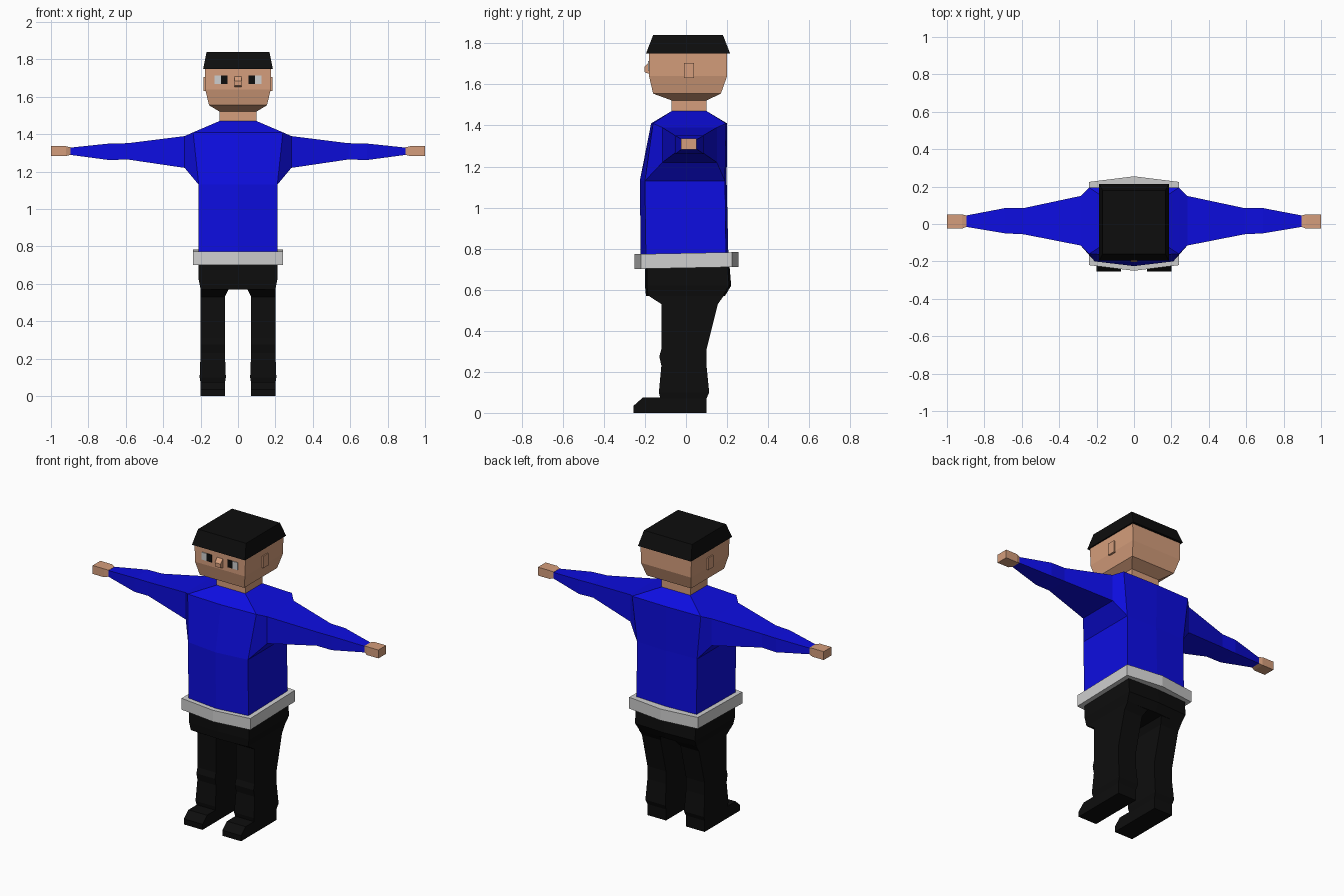
import bpy, bmesh

if "Cube" in bpy.data.objects:
    bpy.data.objects.remove(bpy.data.objects["Cube"])

def material(name, rgb):
    m = bpy.data.materials.new(name)
    m.diffuse_color = (*rgb, 1)
    m.use_nodes = True
    m.node_tree.nodes["Principled BSDF"].inputs["Base Color"].default_value = m.diffuse_color
    return m

BLUE = material("blue_cloth", (0.004, 0.004, 0.75))
BLACK = material("black", (0.004, 0.004, 0.004))
SKIN = material("skin", (0.66, 0.34, 0.2))
GREY = material("light_grey", (0.62, 0.62, 0.62))

def rect(x0, x1, y0, y1, z):
    """Horizontal four-point section."""
    return [(x0, y0, z), (x1, y0, z), (x1, y1, z), (x0, y1, z)]

def hexa(w, f, fc, b, bc, z, tilt=0.0):
    """Horizontal section with a bowed front and back."""
    pts = [(-w, f), (0, fc), (w, f), (w, b), (0, bc), (-w, b)]
    return [(x, y, z + tilt * y) for x, y in pts]

def loft(name, rings, mat, start=True, end=True, mirror=False, drop=None):
    """Skin a row of sections into one flat-shaded part."""
    bm = bmesh.new()
    rows = [[bm.verts.new(p) for p in r] for r in rings]
    n = len(rings[0])
    for a, b in zip(rows, rows[1:]):
        for i in range(n):
            j = (i + 1) % n
            bm.faces.new((a[i], a[j], b[j], b[i]))
    if start:
        bm.faces.new(rows[0][::-1])
    if end:
        bm.faces.new(rows[-1])
    bmesh.ops.recalc_face_normals(bm, faces=bm.faces[:])
    if drop:
        gone = [f for f in bm.faces if drop(f)]
        bmesh.ops.delete(bm, geom=gone, context='FACES')
    me = bpy.data.meshes.new(name)
    bm.to_mesh(me)
    bm.free()
    me.materials.append(mat)
    ob = bpy.data.objects.new(name, me)
    bpy.context.collection.objects.link(ob)
    if mirror:
        mod = ob.modifiers.new("mirror", 'MIRROR')
        mod.use_mirror_merge = False
    return ob

def box(name, x0, x1, y0, y1, z0, z1, mat, mirror=False):
    return loft(name, [rect(x0, x1, y0, y1, z0), rect(x0, x1, y0, y1, z1)], mat, mirror=mirror)

# Sweater body, open at the sides where the arms join
loft("sweater_body", [
    hexa(0.21, -0.195, -0.22, 0.195, 0.207, 0.74),
    hexa(0.21, -0.20, -0.225, 0.19, 0.198, 1.13),
    hexa(0.24, -0.16, -0.17, 0.195, 0.20, 1.41),
    hexa(0.10, -0.07, -0.07, 0.10, 0.10, 1.47)], BLUE,
    drop=lambda f: all(abs(v.co.x) > 0.2 and v.co.z > 1.1 for v in f.verts))

# Sleeves and hands
def arm_ring(x, y0, y1, z0, z1):
    return [(x, y0, z0), (x, y1, z0), (x, y1, z1), (x, y0, z1)]

root = [(0.21, -0.20, 1.13), (0.21, 0.19, 1.13), (0.24, 0.195, 1.41), (0.24, -0.16, 1.41)]
loft("sleeve", [root,
    arm_ring(0.285, -0.115, 0.15, 1.22, 1.39),
    arm_ring(0.59, -0.055, 0.085, 1.265, 1.352),
    arm_ring(0.69, -0.05, 0.085, 1.262, 1.35),
    arm_ring(0.90, -0.015, 0.045, 1.29, 1.328)], BLUE, start=False, mirror=True)
loft("hand", [
    arm_ring(0.895, -0.015, 0.045, 1.29, 1.33),
    arm_ring(0.92, -0.025, 0.052, 1.283, 1.336),
    arm_ring(1.0, -0.025, 0.052, 1.283, 1.336)], SKIN, mirror=True)

# Belt
loft("belt", [hexa(0.24, -0.22, -0.25, 0.225, 0.255, z, 0.02) for z in (0.706, 0.778)], GREY)

# Trousers
loft("hips", [
    hexa(0.21, -0.19, -0.20, 0.20, 0.21, 0.74),
    hexa(0.21, -0.19, -0.20, 0.21, 0.22, 0.62),
    hexa(0.20, -0.185, -0.195, 0.18, 0.19, 0.57)], BLACK)
loft("leg", [
    rect(0.05, 0.20, -0.185, 0.185, 0.572),
    rect(0.07, 0.20, -0.12, 0.155, 0.53),
    rect(0.07, 0.20, -0.12, 0.10, 0.31),
    rect(0.07, 0.20, -0.13, 0.10, 0.275),
    rect(0.07, 0.20, -0.12, 0.10, 0.23),
    rect(0.065, 0.205, -0.132, 0.113, 0.10),
    rect(0.07, 0.20, -0.125, 0.10, 0.07)], BLACK, mirror=True)

# Shoes: side profile swept across the width
profile = [(0.10, 0.0), (-0.255, 0.0), (-0.255, 0.035), (-0.21, 0.075), (0.10, 0.075)]
loft("shoe", [[(x, y, z) for y, z in profile] for x in (0.07, 0.20)], BLACK, mirror=True)

# Neck and head
box("neck", -0.10, 0.10, -0.07, 0.10, 1.46, 1.53, SKIN)
loft("head", [
    rect(-0.10, 0.10, -0.07, 0.10, 1.522),
    rect(-0.155, 0.155, -0.16, 0.17, 1.555),
    rect(-0.175, 0.175, -0.18, 0.20, 1.64),
    rect(-0.178, 0.178, -0.18, 0.20, 1.76)], SKIN)
loft("hair", [
    rect(-0.186, 0.186, -0.195, 0.215, 1.75),
    rect(-0.168, 0.168, -0.16, 0.18, 1.84)], BLACK)
box("ear", 0.17, 0.185, -0.01, 0.04, 1.63, 1.705, SKIN, mirror=True)

# Nose: wedge that leans out toward the bottom
nose = [(-0.175, 1.65), (-0.203, 1.66), (-0.203, 1.685), (-0.175, 1.715)]
loft("nose", [[(x, y, z) for y, z in nose] for x in (-0.02, 0.02)], SKIN)

# Eyes
box("eye_white", 0.09, 0.125, -0.184, -0.178, 1.668, 1.715, GREY, mirror=True)
box("pupil", 0.055, 0.09, -0.184, -0.178, 1.668, 1.715, BLACK, mirror=True)
